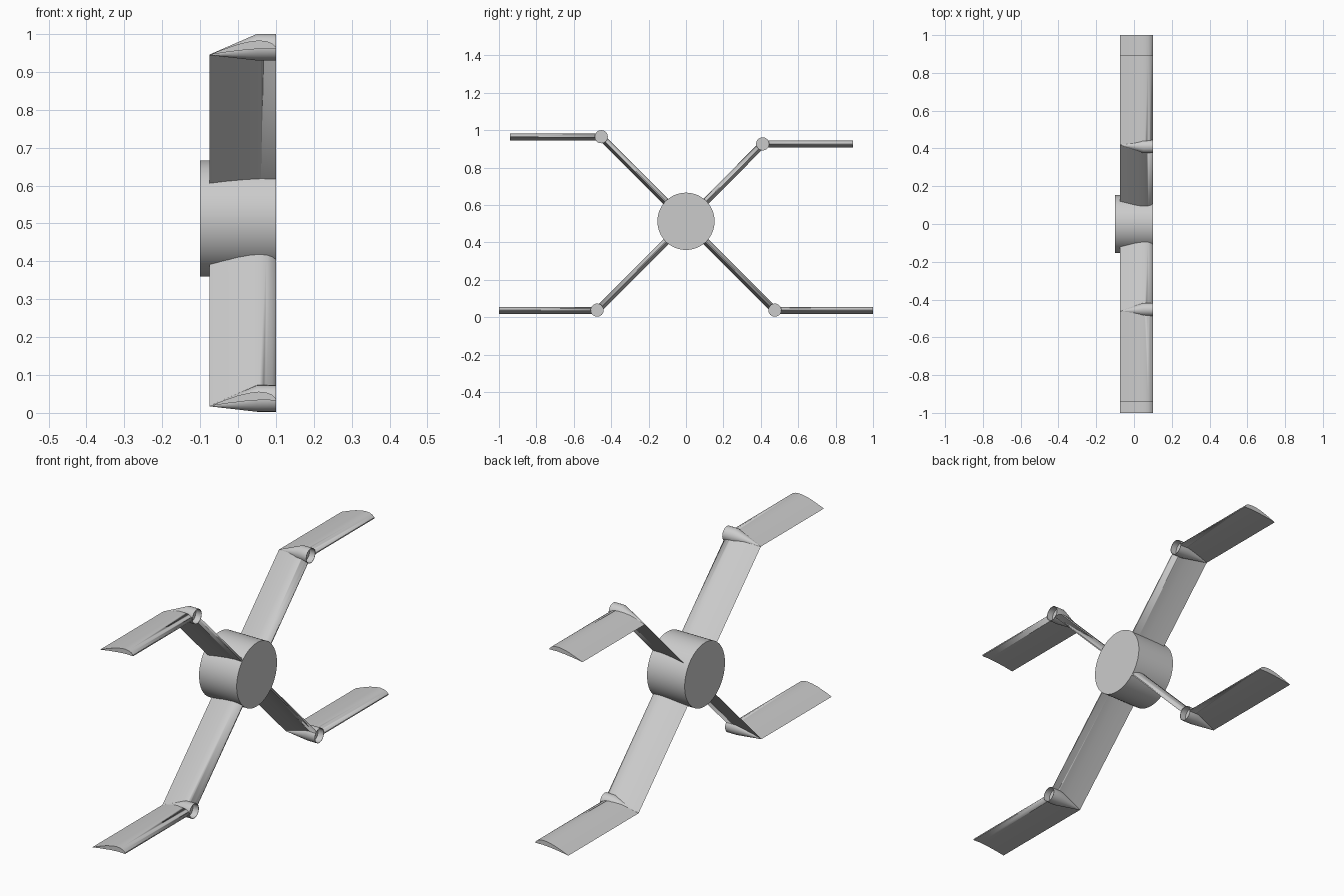
import bpy, bmesh, math
from mathutils import Vector

if "Cube" in bpy.data.objects:
    bpy.data.objects.remove(bpy.data.objects["Cube"], do_unlink=True)

grey = bpy.data.materials.new("light_grey")
grey.use_nodes = True
grey.diffuse_color = (0.6, 0.6, 0.6, 1)
grey.node_tree.nodes["Principled BSDF"].inputs["Base Color"].default_value = (0.6, 0.6, 0.6, 1)

HUB_Z = 0.513
TRAIL = -0.075   # x of the sharp trailing edge
LEAD = 0.1       # x of the blunt leading edge
DROP = -0.02     # how far the trailing edge hangs down


def loft(name, rings, cap_start=True, cap_end=True):
    """Skin a list of equally sized closed rings."""
    bm = bmesh.new()
    loops = [[bm.verts.new(p) for p in ring] for ring in rings]
    for a, b in zip(loops, loops[1:]):
        n = len(a)
        for i in range(n):
            j = (i + 1) % n
            bm.faces.new((a[i], a[j], b[j], b[i]))
    if cap_start:
        bm.faces.new(loops[0][::-1])
    if cap_end:
        bm.faces.new(loops[-1])
    bmesh.ops.recalc_face_normals(bm, faces=bm.faces)
    mesh = bpy.data.meshes.new(name)
    bm.to_mesh(mesh)
    bm.free()
    mesh.materials.append(grey)
    obj = bpy.data.objects.new(name, mesh)
    bpy.context.collection.objects.link(obj)
    bpy.ops.object.select_all(action='DESELECT')
    obj.select_set(True)
    bpy.context.view_layer.objects.active = obj
    bpy.ops.object.shade_smooth_by_angle(angle=math.radians(35))
    return obj


def circle(x, y, z, r, n):
    return [(x, y + r * math.cos(2 * math.pi * i / n), z + r * math.sin(2 * math.pi * i / n))
            for i in range(n)]


# Cambered blade section as (x, height), over the top and back underneath
SECTION = [(TRAIL, DROP), (-0.04, -0.006), (0, 0.008), (0.03, 0.015), (0.055, 0.018),
           (0.075, 0.016), (0.09, 0.010), (LEAD, 0.0), (LEAD, -0.005),
           (0.06, -0.004), (0.02, -0.007), (-0.03, -0.013)]


def blade_ring(centre, up):
    return [(x, centre.x + up.x * h, centre.y + up.y * h) for x, h in SECTION]


def add_arm(name, joint, tip_y):
    """Bent blade from the hub to the joint and on to a level tip, in (y, z)."""
    hub, joint = Vector((0, HUB_Z)), Vector(joint)
    along = (joint - hub).normalized()
    up_in = Vector((-along.y, along.x))
    if up_in.y < 0:
        up_in.negate()
    up_out = Vector((0, 1))
    mitre = (up_in + up_out) / (1 + up_in.dot(up_out))
    loft(name + "_blade", [blade_ring(hub + along * 0.125, up_in),
                           blade_ring(joint, mitre),
                           blade_ring(Vector((tip_y, joint.y)), up_out)])
    # Pointed fairing around the bend, with a recessed open mouth
    point = joint + mitre * DROP
    y, z = joint
    loft(name + "_joint", [circle(TRAIL, point.x, point.y, 0.0008, 32),
                           circle(0.05, y, z, 0.035, 32),
                           circle(LEAD, y, z, 0.035, 32),
                           circle(LEAD, y, z, 0.033, 32),
                           circle(LEAD - 0.03, y, z, 0.033, 32)])
    return joint


# Hub drum
loft("hub", [circle(-0.1, 0, HUB_Z, 0.153, 64), circle(0.1, 0, HUB_Z, 0.153, 64)])

# Four bent arms
add_arm("upper_front", (-0.453, 0.965), -0.94)
add_arm("upper_back", (0.41, 0.927), 0.893)
for side, label in ((-1, "front"), (1, "back")):
    add_arm("lower_" + label, (side * 0.475, 0.038), side * 1.0)

# Let the joint mouths stay clear: trim the blades back where they cross them
for name, y, z in (("upper_front", -0.453, 0.965), ("upper_back", 0.41, 0.927),
                   ("lower_front", -0.475, 0.038), ("lower_back", 0.475, 0.038)):
    cutter = loft(name + "_cutter", [circle(LEAD - 0.032, y, z, 0.034, 32),
                                     circle(LEAD + 0.02, y, z, 0.034, 32)])
    cutter.hide_render = True
    cutter.hide_viewport = True
    cut = bpy.data.objects[name + "_blade"].modifiers.new("mouth", 'BOOLEAN')
    cut.operation = 'DIFFERENCE'
    cut.object = cutter
    cut.solver = 'EXACT'
